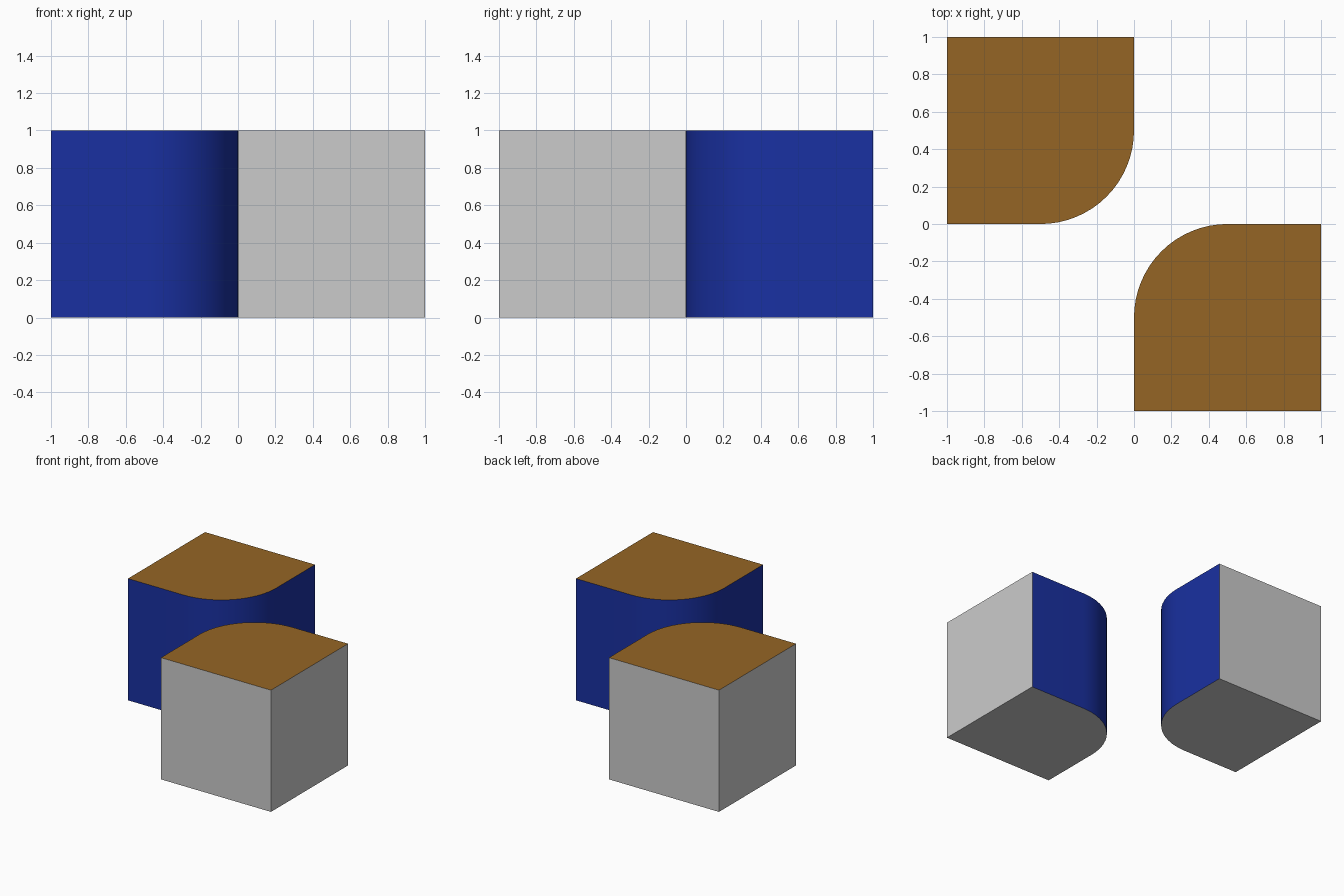
import bpy, bmesh
from math import sin, cos, pi

if "Cube" in bpy.data.objects:
    bpy.data.objects.remove(bpy.data.objects["Cube"])

R, STEPS = 0.5, 16


def material(name, color):
    m = bpy.data.materials.new(name)
    m.diffuse_color = (*color, 1)
    m.use_nodes = True
    m.node_tree.nodes["Principled BSDF"].inputs["Base Color"].default_value = m.diffuse_color
    return m


blue = material("blue", (0.01, 0.03, 0.36))
brown = material("brown", (0.30, 0.13, 0.018))


def rounded_block(name, turn):
    # Square profile with one corner rounded at the origin; turn = 1 or -1 (half turn)
    arc = [(-R + R * cos(a), R + R * sin(a))
           for a in (-pi / 2 + pi / 2 * i / STEPS for i in range(STEPS + 1))]
    profile = [(-1, 0)] + arc + [(0, 1), (-1, 1)]
    bm = bmesh.new()
    base = bm.faces.new([bm.verts.new((turn * x, turn * y, 0)) for x, y in profile])
    top = bmesh.ops.extrude_face_region(bm, geom=[base], use_keep_orig=True)
    bmesh.ops.translate(bm, vec=(0, 0, 1),
                        verts=[g for g in top["geom"] if isinstance(g, bmesh.types.BMVert)])
    bmesh.ops.recalc_face_normals(bm, faces=bm.faces)
    # Brown top, blue inner walls, plain outer walls and underside
    for f in bm.faces:
        n = f.normal * turn
        if f.normal.z > 0.5:
            f.material_index = 2
        elif abs(n.z) < 0.5 and n.x > -0.1 and n.y < 0.1:
            f.material_index = 1
    mesh = bpy.data.meshes.new(name)
    bm.to_mesh(mesh)
    bm.free()
    for m in (None, blue, brown):
        mesh.materials.append(m)
    ob = bpy.data.objects.new(name, mesh)
    bpy.context.collection.objects.link(ob)
    bpy.ops.object.select_all(action="DESELECT")
    ob.select_set(True)
    bpy.context.view_layer.objects.active = ob
    bpy.ops.object.shade_smooth_by_angle(angle=pi / 6)


rounded_block("back_left_block", 1)
rounded_block("front_right_block", -1)
